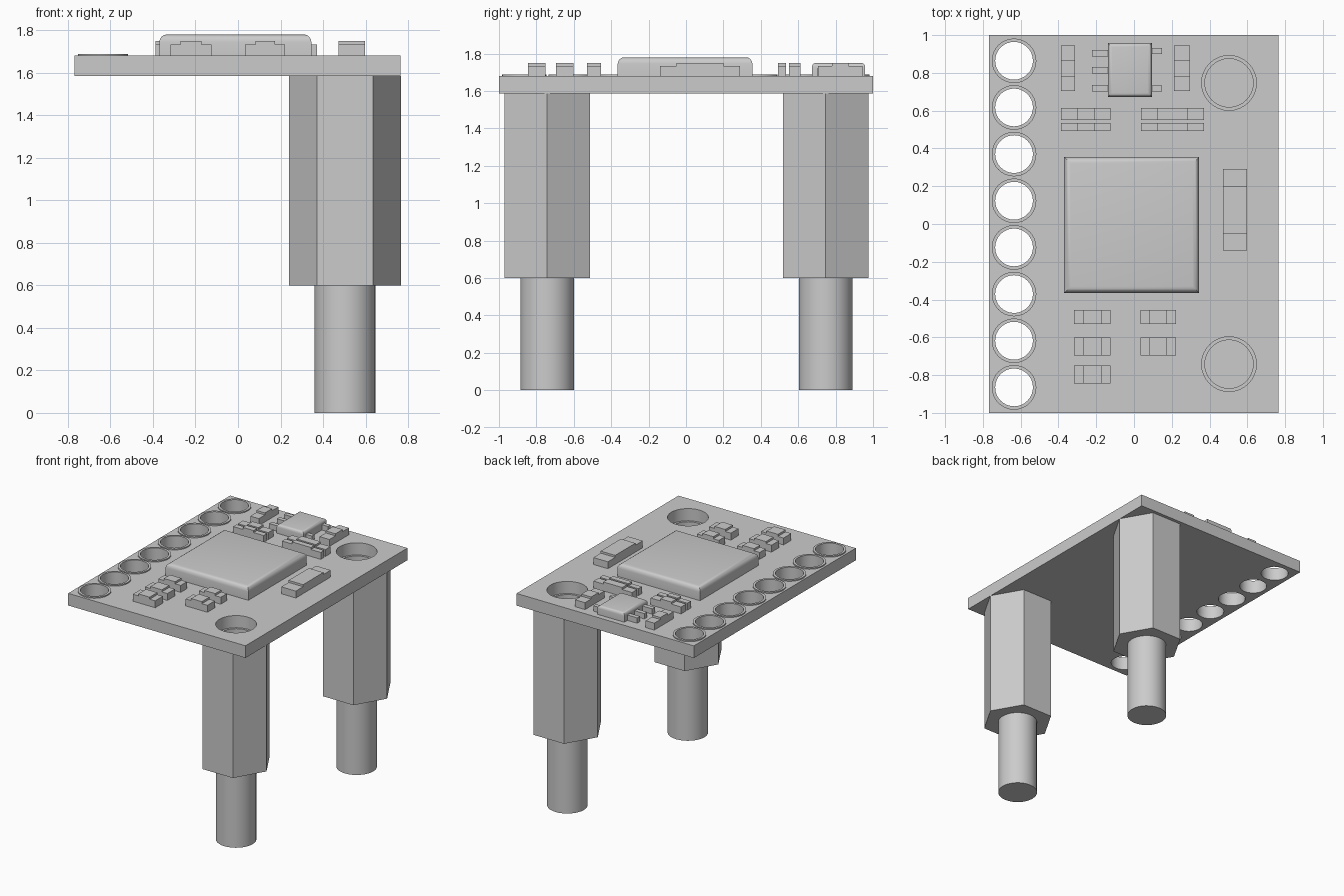
import bpy, bmesh, math

cube = bpy.data.objects.get("Cube")
if cube:
    bpy.data.objects.remove(cube, do_unlink=True)

# Single material
grey = bpy.data.materials.new("plain grey")
grey.use_nodes = True
colour = (0.6, 0.6, 0.6, 1)
grey.diffuse_color = colour
grey.node_tree.nodes["Principled BSDF"].inputs["Base Color"].default_value = colour

BOTTOM, TOP = 1.585, 1.68


def prism(bm, pts, z0, z1, bevel=0.0):
    """Extrude an outline from z0 to z1, optionally rounding its top edges."""
    base = bm.faces.new([bm.verts.new((x, y, z0)) for x, y in pts])
    ext = bmesh.ops.extrude_face_region(bm, geom=[base], use_keep_orig=True)["geom"]
    for v in ext:
        if isinstance(v, bmesh.types.BMVert):
            v.co.z = z1
    if bevel:
        edges = [e for e in ext if isinstance(e, bmesh.types.BMEdge)]
        bmesh.ops.bevel(bm, geom=edges, offset=bevel, segments=4,
                        profile=0.5, affect='EDGES')


def box(bm, x0, x1, y0, y1, z0, z1, bevel=0.0):
    prism(bm, [(x0, y0), (x1, y0), (x1, y1), (x0, y1)], z0, z1, bevel)


def disc(bm, x, y, r, z0, z1, sides=32):
    step = math.tau / sides
    prism(bm, [(x + r * math.cos(i * step), y + r * math.sin(i * step))
               for i in range(sides)], z0, z1)


def finish(name, bm):
    bmesh.ops.recalc_face_normals(bm, faces=bm.faces[:])
    mesh = bpy.data.meshes.new(name)
    bm.to_mesh(mesh)
    bm.free()
    mesh.materials.append(grey)
    obj = bpy.data.objects.new(name, mesh)
    bpy.context.collection.objects.link(obj)
    return obj


def activate(obj):
    bpy.ops.object.select_all(action='DESELECT')
    obj.select_set(True)
    bpy.context.view_layer.objects.active = obj


def smooth(obj):
    activate(obj)
    bpy.ops.object.shade_smooth_by_angle(angle=math.radians(30))


def cut(obj, cutter):
    activate(obj)
    mod = obj.modifiers.new("holes", 'BOOLEAN')
    mod.operation, mod.solver, mod.object = 'DIFFERENCE', 'EXACT', cutter
    bpy.ops.object.modifier_apply(modifier=mod.name)


pins = [(-0.635, 0.864 - i * 0.247) for i in range(8)]
mounts = [(0.503, -0.742, "front"), (0.503, 0.747, "back")]

# Hole cutter for the board and pads
bm = bmesh.new()
for x, y in pins:
    disc(bm, x, y, 0.1, 1.4, 1.9)
for x, y, _ in mounts:
    disc(bm, x, y, 0.145, 1.4, 1.9)
hole_cutter = finish("hole_cutter", bm)
hole_cutter.hide_render = True

# Circuit board
bm = bmesh.new()
box(bm, -0.768, 0.765, -1, 1, BOTTOM, TOP)
board = finish("board", bm)

# Raised rings round the pin holes
bm = bmesh.new()
for x, y in pins:
    disc(bm, x, y, 0.118, TOP, TOP + 0.009)
pads = finish("pin_pads", bm)

for obj in (board, pads):
    cut(obj, hole_cutter)
    smooth(obj)
bpy.data.objects.remove(hole_cutter, do_unlink=True)

# Hexagonal standoffs with a bored top and a round stud below
for x, y, side in mounts:
    bm = bmesh.new()
    disc(bm, x, y, 0.263, 0.6, BOTTOM, sides=6)
    standoff = finish(side + "_standoff", bm)
    bm = bmesh.new()
    disc(bm, x, y, 0.128, 1.3, 1.7)
    bore = finish("bore_cutter", bm)
    bore.hide_render = True
    cut(standoff, bore)
    bpy.data.objects.remove(bore, do_unlink=True)
    smooth(standoff)
    bm = bmesh.new()
    disc(bm, x, y, 0.144, 0, 0.6)
    smooth(finish(side + "_stud", bm))

# Main chip
bm = bmesh.new()
box(bm, -0.37, 0.345, -0.365, 0.355, TOP, 1.78, bevel=0.035)
smooth(finish("main_chip", bm))

# Small regulator: rounded body, three legs left and two right
bm = bmesh.new()
box(bm, -0.138, 0.095, 0.673, 0.958, TOP, 1.75, bevel=0.022)
smooth(finish("regulator_body", bm))
bm = bmesh.new()
for y in (0.903, 0.815, 0.718):
    box(bm, -0.222, -0.13, y - 0.017, y + 0.017, TOP, 1.722)
for y in (0.915, 0.718):
    box(bm, 0.09, 0.148, y - 0.016, y + 0.016, TOP, 1.722)
finish("regulator_legs", bm)


# Surface-mount parts: low end caps with a taller middle
def component(name, x0, x1, y0, y1, cap):
    bm = bmesh.new()
    if x1 - x0 > y1 - y0:
        spans = [(x0, x0 + cap, y0, y1), (x1 - cap, x1, y0, y1)]
        middle = (x0 + cap, x1 - cap, y0, y1)
    else:
        spans = [(x0, x1, y0, y0 + cap), (x0, x1, y1 - cap, y1)]
        middle = (x0, x1, y0 + cap, y1 - cap)
    for s in spans:
        box(bm, *s, TOP, 1.734)
    box(bm, *middle, TOP, 1.75)
    finish(name, bm)


component("back_right_resistor", -0.387, -0.313, 0.705, 0.944, 0.075)
component("back_left_resistor", 0.212, 0.297, 0.705, 0.944, 0.075)
for row, y0, y1 in (("upper", 0.551, 0.613), ("lower", 0.492, 0.535)):
    component(row + "_right_capacitor", -0.387, -0.124, y0, y1, 0.085)
    component(row + "_left_capacitor", 0.037, 0.371, y0, y1, 0.085)
component("side_capacitor", 0.472, 0.598, -0.14, 0.29, 0.09)
for i, (y0, y1) in enumerate([(-0.53, -0.455), (-0.695, -0.602), (-0.845, -0.75)]):
    component("front_right_resistor_%d" % (i + 1), -0.318, -0.124, y0, y1, 0.048)
    if i < 2:
        component("front_left_resistor_%d" % (i + 1), 0.034, 0.222, y0, y1, 0.048)
